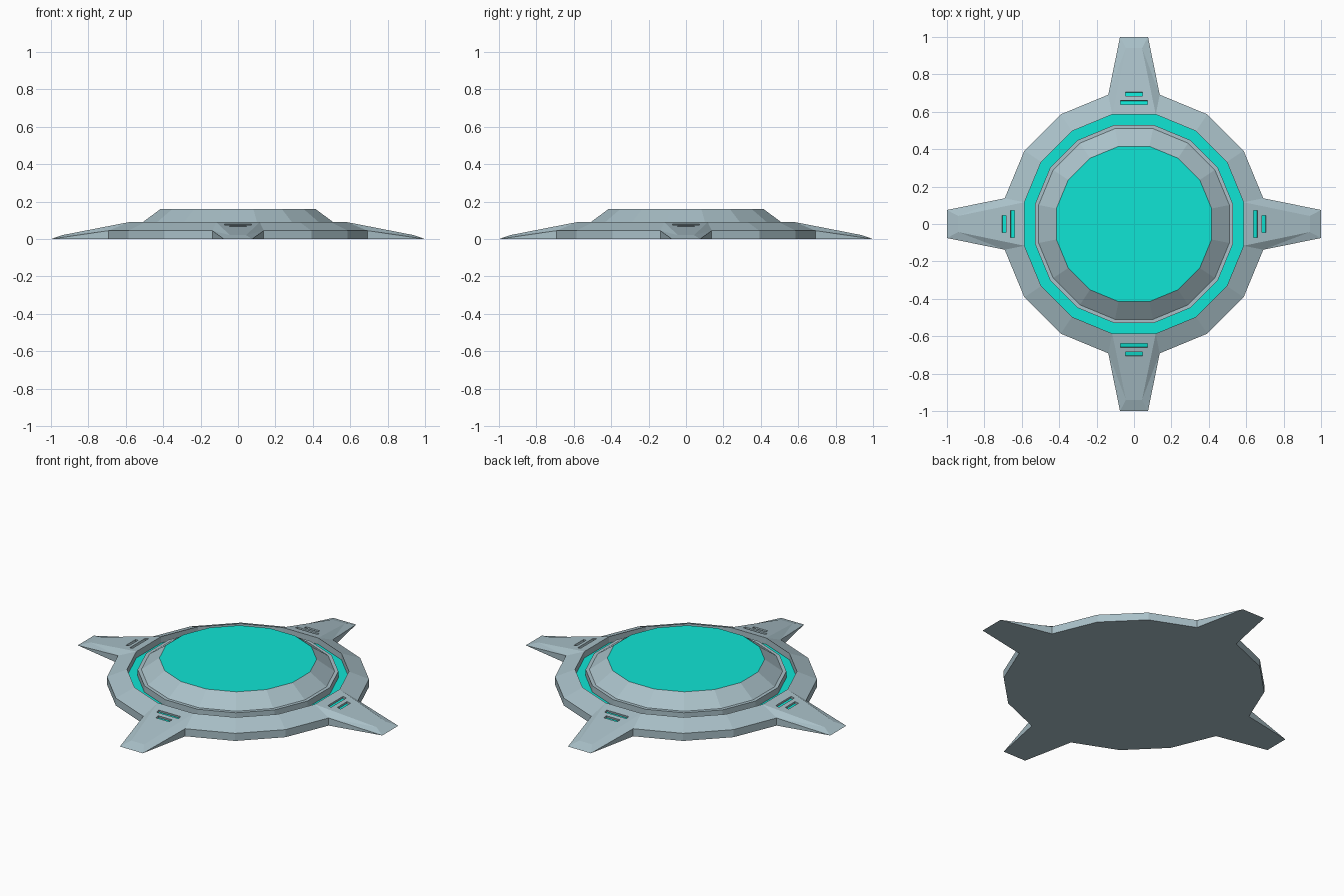
import bpy, bmesh, math
from mathutils import Matrix, Vector

if "Cube" in bpy.data.objects:
    bpy.data.objects.remove(bpy.data.objects["Cube"])

SIDES = 16


def material(name, rgb):
    m = bpy.data.materials.new(name)
    m.diffuse_color = (*rgb, 1)
    m.use_nodes = True
    m.node_tree.nodes["Principled BSDF"].inputs["Base Color"].default_value = m.diffuse_color
    return m


HULL = material("hull", (0.40, 0.53, 0.58))
GLOW = material("glow", (0.005, 0.78, 0.66))


def make_object(name, bm, mats):
    me = bpy.data.meshes.new(name)
    bm.to_mesh(me)
    bm.free()
    for m in mats:
        me.materials.append(m)
    ob = bpy.data.objects.new(name, me)
    bpy.context.collection.objects.link(ob)
    return ob


# Stepped 16-sided body: (radius, height) of each ring, bottom to top
PROFILE = [(0.705, 0), (0.705, 0.045), (0.597, 0.09), (0.597, 0.052),
           (0.54, 0.052), (0.54, 0.09), (0.52, 0.09), (0.423, 0.16)]
bm = bmesh.new()
step = 2 * math.pi / SIDES
rings = [[bm.verts.new((r * math.cos((i - 0.5) * step),
                        r * math.sin((i - 0.5) * step), z))
          for i in range(SIDES)] for r, z in PROFILE]
bottom = []
for i in range(SIDES):
    j = (i + 1) % SIDES
    bottom.append(rings[0][i])
    first = 0
    if i % 4 == 0:
        # Tapered arm replaces the rim on this side
        first = 2
        rot = Matrix.Rotation(i * step, 3, 'Z')
        tip0, tip1 = [bm.verts.new(rot @ Vector((1.0, y, 0))) for y in (-0.075, 0.075)]
        top0, top1 = [bm.verts.new(rot @ Vector((0.94, y, 0.021))) for y in (-0.043, 0.043)]
        bottom += [tip0, tip1]
        bm.faces.new((rings[2][i], top0, top1, rings[2][j]))
        bm.faces.new((top0, tip0, tip1, top1))
        for k, tip, top in ((i, tip0, top0), (j, tip1, top1)):
            bm.faces.new((rings[0][k], tip, rings[1][k]))
            bm.faces.new((rings[1][k], tip, top))
            bm.faces.new((rings[1][k], top, rings[2][k]))
    for n in range(first, len(rings) - 1):
        f = bm.faces.new((rings[n][i], rings[n][j], rings[n + 1][j], rings[n + 1][i]))
        f.material_index = 1 if n == 3 else 0      # glowing groove floor
bm.faces.new(bottom)
bm.faces.new(rings[-1]).material_index = 1         # glowing centre disc
bmesh.ops.recalc_face_normals(bm, faces=bm.faces)
body = make_object("pad_body", bm, [HULL, GLOW])

# Two light slots on each arm, following the slope of its top
slope = math.atan2(0.069, 0.94 - 0.5855)
DEPTH = 0.014
cut, strips = bmesh.new(), bmesh.new()
for a in range(4):
    for x, length in ((0.65, 0.144), (0.695, 0.09)):
        z = 0.09 - (x - 0.5855) * math.tan(slope)
        place = (Matrix.Rotation(a * math.pi / 2, 4, 'Z')
                 @ Matrix.Translation((x, 0, z)) @ Matrix.Rotation(slope, 4, 'Y'))
        size = Matrix.Diagonal((0.022, length, 2 * DEPTH, 1))
        bmesh.ops.create_cube(cut, size=1, matrix=place @ size)
        bmesh.ops.create_grid(strips, x_segments=1, y_segments=1, size=0.5,
                              matrix=place @ Matrix.Translation((0, 0, 0.001 - DEPTH)) @ size)
cutter = make_object("slot_cutter", cut, [])
cutter.hide_render = True
make_object("arm_light_strips", strips, [GLOW])

mod = body.modifiers.new("slots", 'BOOLEAN')
mod.operation = 'DIFFERENCE'
mod.solver = 'EXACT'
mod.object = cutter
bpy.context.view_layer.objects.active = body
bpy.ops.object.modifier_apply(modifier=mod.name)
bpy.data.objects.remove(cutter)
